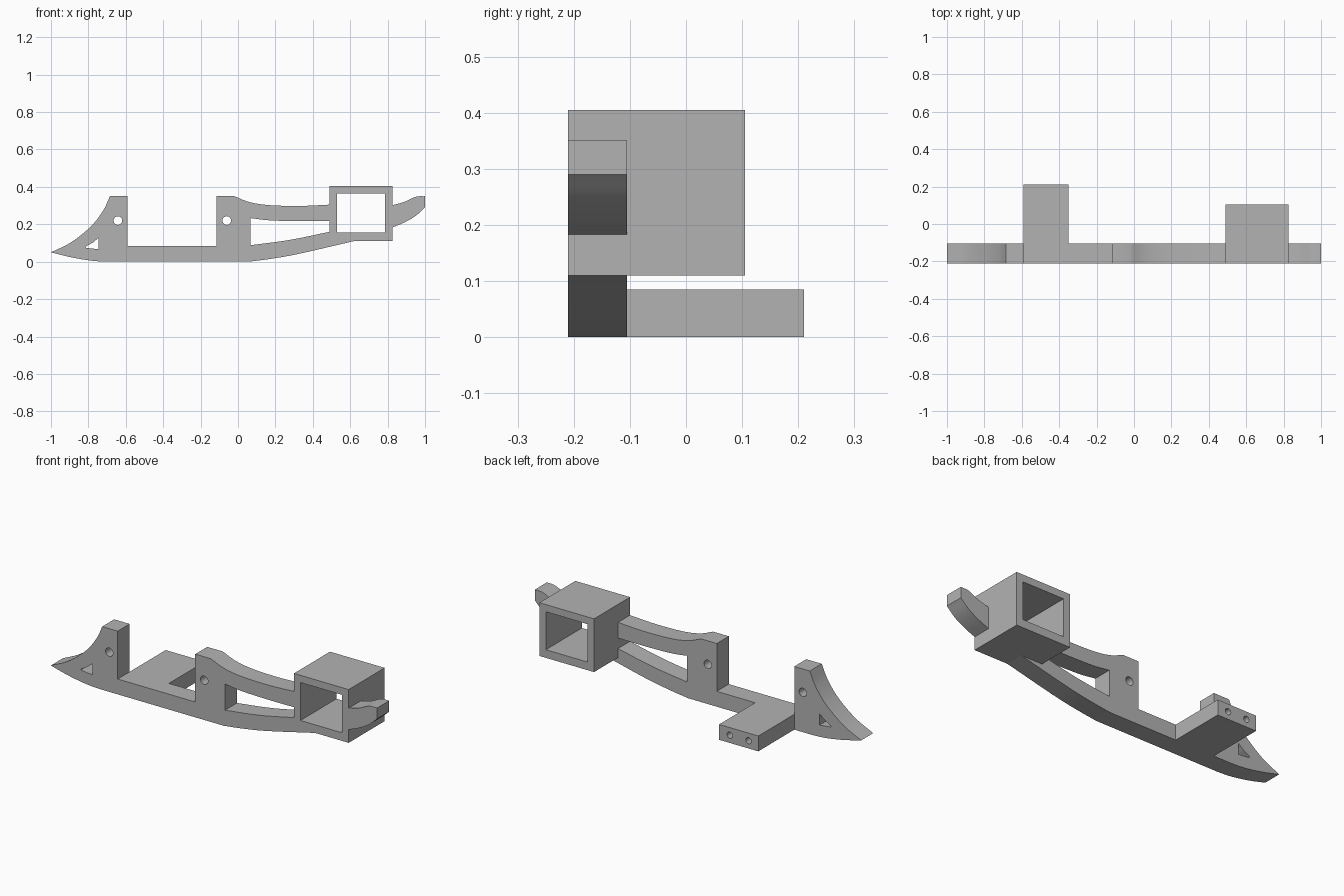
import bpy, bmesh, math
from mathutils import Matrix, Vector

cube = bpy.data.objects.get("Cube")
if cube:
    bpy.data.objects.remove(cube)

grey = bpy.data.materials.new("plain grey")
COLOUR = (0.45, 0.45, 0.45, 1)
grey.diffuse_color = COLOUR
grey.use_nodes = True
grey.node_tree.nodes["Principled BSDF"].inputs["Base Color"].default_value = COLOUR

FRONT, RAIL_BACK = -0.21, -0.105


def arc(*pts, steps=6):
    """Smooth run through the given points."""
    p = [Vector(q) for q in pts]
    p = [2 * p[0] - p[1]] + p + [2 * p[-1] - p[-2]]
    out = []
    for a, b, c, d in zip(p, p[1:], p[2:], p[3:]):
        for i in range(steps):
            t = i / steps
            out.append(0.5 * (2 * b + (c - a) * t + (2 * a - 5 * b + 4 * c - d) * t ** 2
                              + (3 * b - a - 3 * c + d) * t ** 3))
    return [tuple(v) for v in out] + [pts[-1]]


def circle(x, z, r, n=24):
    return [(x + r * math.cos(math.tau * i / n), z + r * math.sin(math.tau * i / n))
            for i in range(n)]


def rect(x0, x1, z0, z1):
    return [(x0, z0), (x1, z0), (x1, z1), (x0, z1)]


def extrude(name, y0, y1, *loops):
    """Side profile with holes, given depth from y0 to y1."""
    curve = bpy.data.curves.new(name, "CURVE")
    curve.dimensions = "2D"
    curve.fill_mode = "BOTH"
    curve.extrude = (y1 - y0) / 2
    for loop in loops:
        spline = curve.splines.new("POLY")
        spline.points.add(len(loop) - 1)
        for point, (x, z) in zip(spline.points, loop):
            point.co = (x, z, 0, 1)
        spline.use_cyclic_u = True
    helper = bpy.data.objects.new(name + " profile", curve)
    bpy.context.collection.objects.link(helper)
    deps = bpy.context.evaluated_depsgraph_get()
    mesh = bpy.data.meshes.new_from_object(helper.evaluated_get(deps))
    bpy.data.objects.remove(helper)
    mesh.transform(Matrix.Translation((0, (y0 + y1) / 2, 0)) @ Matrix.Rotation(math.pi / 2, 4, "X"))
    bm = bmesh.new()
    bm.from_mesh(mesh)
    bmesh.ops.remove_doubles(bm, verts=bm.verts, dist=0.0001)
    bmesh.ops.recalc_face_normals(bm, faces=bm.faces)
    bm.to_mesh(mesh)
    bm.free()
    mesh.materials.clear()
    mesh.materials.append(grey)
    obj = bpy.data.objects.new(name, mesh)
    bpy.context.collection.objects.link(obj)
    bpy.ops.object.select_all(action="DESELECT")
    obj.select_set(True)
    bpy.context.view_layer.objects.active = obj
    bpy.ops.object.shade_smooth_by_angle(angle=math.radians(25))
    return obj


# Long rail: pointed nose, two posts, and a pair of arms reaching the socket
rail = (
    arc((-1, 0.05), (-0.89, 0.105), (-0.785, 0.19), (-0.72, 0.275), (-0.685, 0.35))
    + [(-0.59, 0.35), (-0.59, 0.085), (-0.115, 0.085), (-0.115, 0.35)]
    + arc((-0.02, 0.35), (0.064, 0.318), (0.17, 0.302), (0.33, 0.298), (0.49, 0.305))
    + arc((0.49, 0.218), (0.33, 0.217), (0.17, 0.221), (0.067, 0.233))
    + arc((0.067, 0.088), (0.28, 0.117), (0.49, 0.16))
    + [(0.49, 0.11)]
    + arc((0.62, 0.11), (0.33, 0.043), (0.18, 0.016), (0.06, 0))
    + arc((-0.7, 0), (-0.78, 0.005), (-0.89, 0.023), (-1, 0.05))[:-1]
)
nose_window = [(-0.745, 0.067), (-0.745, 0.128)] + arc((-0.775, 0.103), (-0.815, 0.078), (-0.79, 0.071))
extrude("rail", FRONT, RAIL_BACK, rail, nose_window,
        circle(-0.642, 0.22, 0.023), circle(-0.06, 0.22, 0.023))

# Square socket, open front to back
extrude("socket", FRONT, 0.105, rect(0.49, 0.825, 0.11, 0.405), rect(0.53, 0.785, 0.155, 0.365))

# Curved tail beyond the socket
tail = (arc((0.825, 0.183), (0.89, 0.21), (0.95, 0.245), (1, 0.29))
        + arc((1, 0.35), (0.95, 0.347), (0.89, 0.32), (0.825, 0.302)))
extrude("tail", FRONT, RAIL_BACK, tail)

# Mounting tab with two bolt holes in its end
extrude("mounting_tab", RAIL_BACK, 0.21, rect(-0.59, -0.35, 0, 0.085),
        circle(-0.53, 0.043, 0.017), circle(-0.415, 0.043, 0.017))
